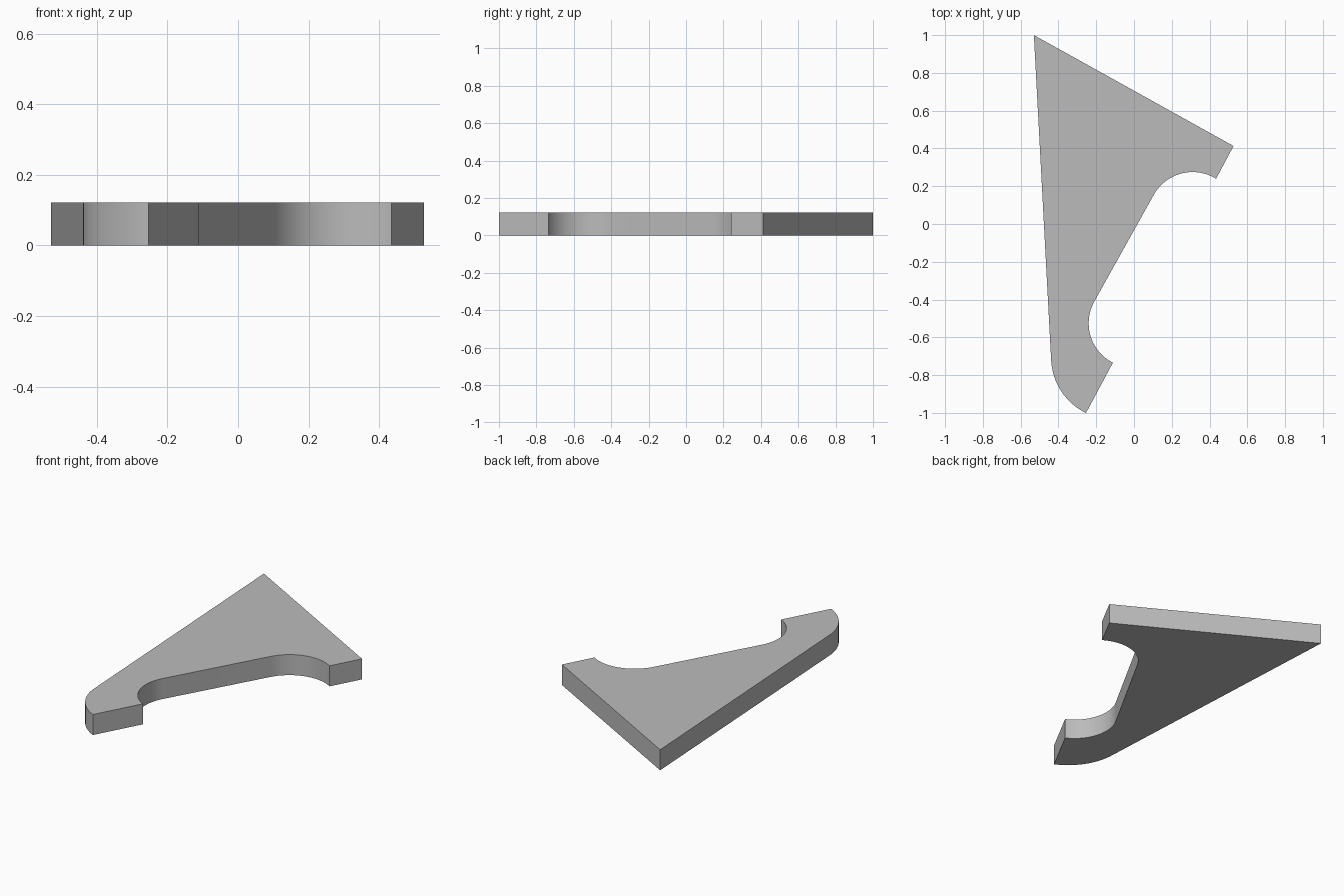
import bpy, bmesh
from math import cos, sin, radians

THICKNESS = 0.122

cube = bpy.data.objects.get("Cube")
if cube:
    bpy.data.objects.remove(cube, do_unlink=True)


def arc(cx, cy, r, start, end, steps=24):
    """Points on a circular arc, angles in degrees."""
    angles = [radians(start + (end - start) * i / steps) for i in range(steps + 1)]
    return [(cx + r * cos(a), cy + r * sin(a)) for a in angles]


# Bracket outline: pointed corner, short arm, two concave fillets, rounded foot
outline = [(-0.53, 1.0), (0.527, 0.413)]
outline += arc(0.31, 0.04, 0.235, 58, 151)
outline += arc(-0.005, -0.525, 0.235, 151, 243)
outline += arc(-0.11, -0.705, 0.329, 244, 183)

# Extrude the outline into a flat plate
bm = bmesh.new()
base = bm.faces.new([bm.verts.new((x, y, 0)) for x, y in outline])
extruded = bmesh.ops.extrude_face_region(bm, geom=[base], use_keep_orig=True)
top_verts = [v for v in extruded["geom"] if isinstance(v, bmesh.types.BMVert)]
bmesh.ops.translate(bm, verts=top_verts, vec=(0, 0, THICKNESS))
bmesh.ops.recalc_face_normals(bm, faces=bm.faces)
mesh = bpy.data.meshes.new("bracket_plate")
bm.to_mesh(mesh)
bm.free()
plate = bpy.data.objects.new("bracket_plate", mesh)
bpy.context.collection.objects.link(plate)

# Plain grey material
grey = bpy.data.materials.new("plain_grey")
grey.use_nodes = True
colour = (0.5, 0.5, 0.5, 1)
grey.diffuse_color = colour
grey.node_tree.nodes["Principled BSDF"].inputs["Base Color"].default_value = colour
mesh.materials.append(grey)

# Smooth curved walls, sharp rims
bpy.ops.object.select_all(action="DESELECT")
plate.select_set(True)
bpy.context.view_layer.objects.active = plate
bpy.ops.object.shade_smooth_by_angle(angle=radians(30))
